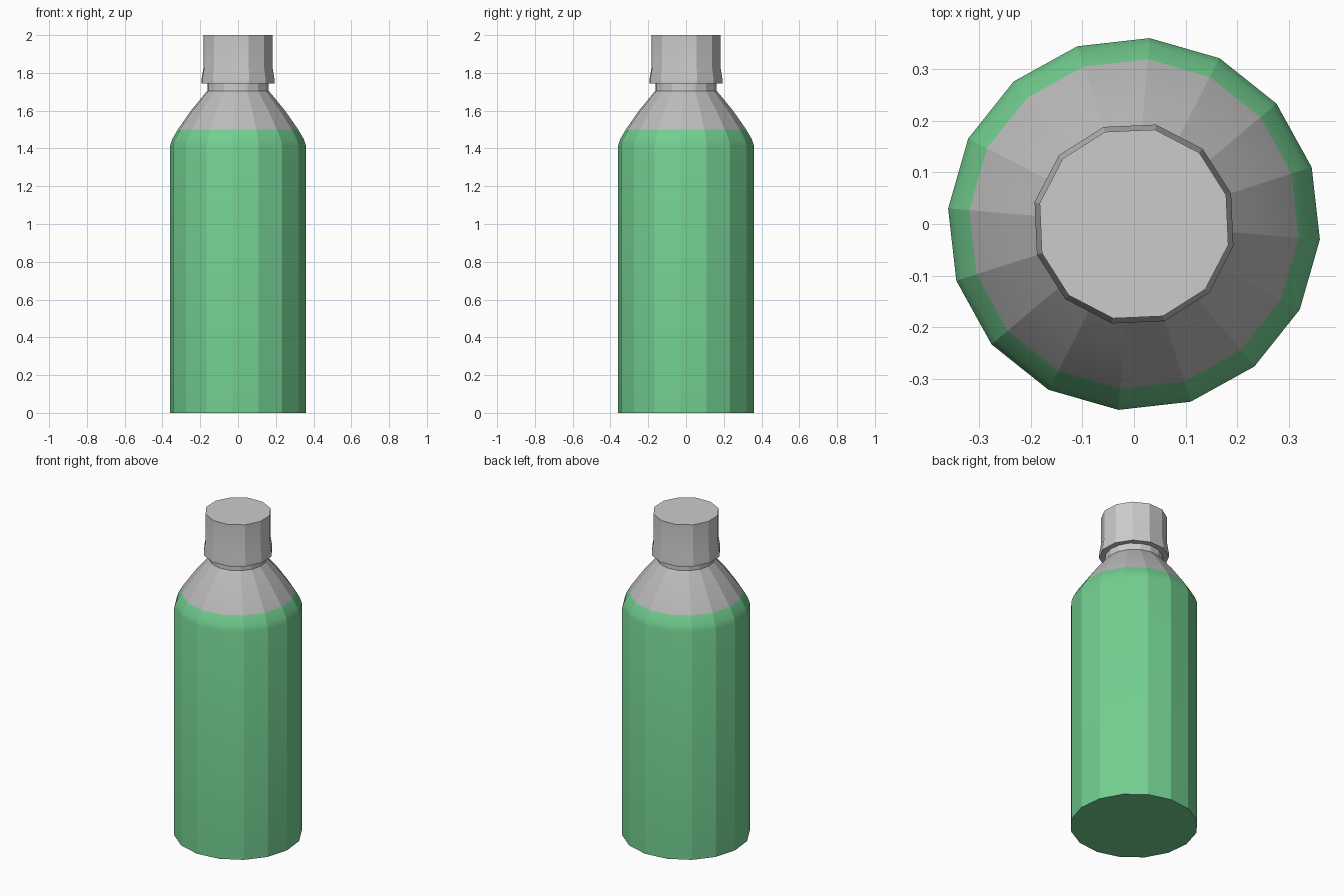
import bpy, bmesh, math

if "Cube" in bpy.data.objects:
    bpy.data.objects.remove(bpy.data.objects["Cube"])


def lathe(name, profile, sides, turn, materials=(), pick=None, sharp=35):
    """Spin an (r, z) profile into a closed faceted solid."""
    bm = bmesh.new()
    rings = []
    for r, z in profile:
        angles = [math.radians(turn + 360 * i / sides) for i in range(sides)]
        rings.append([bm.verts.new((r * math.cos(a), r * math.sin(a), z)) for a in angles])
    bm.faces.new(rings[0][::-1])
    bm.faces.new(rings[-1])
    for lo, hi in zip(rings, rings[1:]):
        for i in range(sides):
            j = (i + 1) % sides
            bm.faces.new((lo[i], lo[j], hi[j], hi[i]))
    bm.normal_update()
    for f in bm.faces:
        f.smooth = True
        if pick:
            f.material_index = pick(f.calc_center_median().z)
    # Upright facet edges stay crisp, gentle profile bends are smooth
    for e in bm.edges:
        a, b = e.verts
        upright = abs(a.co.z - b.co.z) > 1e-5
        e.smooth = not upright and e.calc_face_angle(0) < math.radians(sharp)
    mesh = bpy.data.meshes.new(name)
    bm.to_mesh(mesh)
    bm.free()
    for m in materials:
        mesh.materials.append(m)
    obj = bpy.data.objects.new(name, mesh)
    bpy.context.collection.objects.link(obj)
    return obj


green = bpy.data.materials.new("green")
green.diffuse_color = (0.17, 0.62, 0.28, 1)
green.use_nodes = True
green.node_tree.nodes["Principled BSDF"].inputs["Base Color"].default_value = green.diffuse_color
grey = bpy.data.materials.new("grey")
grey.diffuse_color = (0.5, 0.5, 0.5, 1)
grey.use_nodes = True
grey.node_tree.nodes["Principled BSDF"].inputs["Base Color"].default_value = grey.diffuse_color

# Bottle: green up to z = 1.5, grey shoulder above it
lathe("bottle",
      [(0.361, 0), (0.361, 1.415), (0.349, 1.45), (0.32, 1.5), (0.25, 1.6),
       (0.18, 1.685), (0.163, 1.705)],
      16, -4.8, (green, grey), lambda z: 0 if z < 1.5 else 1)

# Neck
lathe("neck", [(0.163, 1.69), (0.163, 1.78)], 16, -4.8)

# Screw cap with a flared lower rim
lathe("cap", [(0.197, 1.745), (0.197, 1.77), (0.187, 1.83), (0.187, 2.0)], 12, -12.5)
